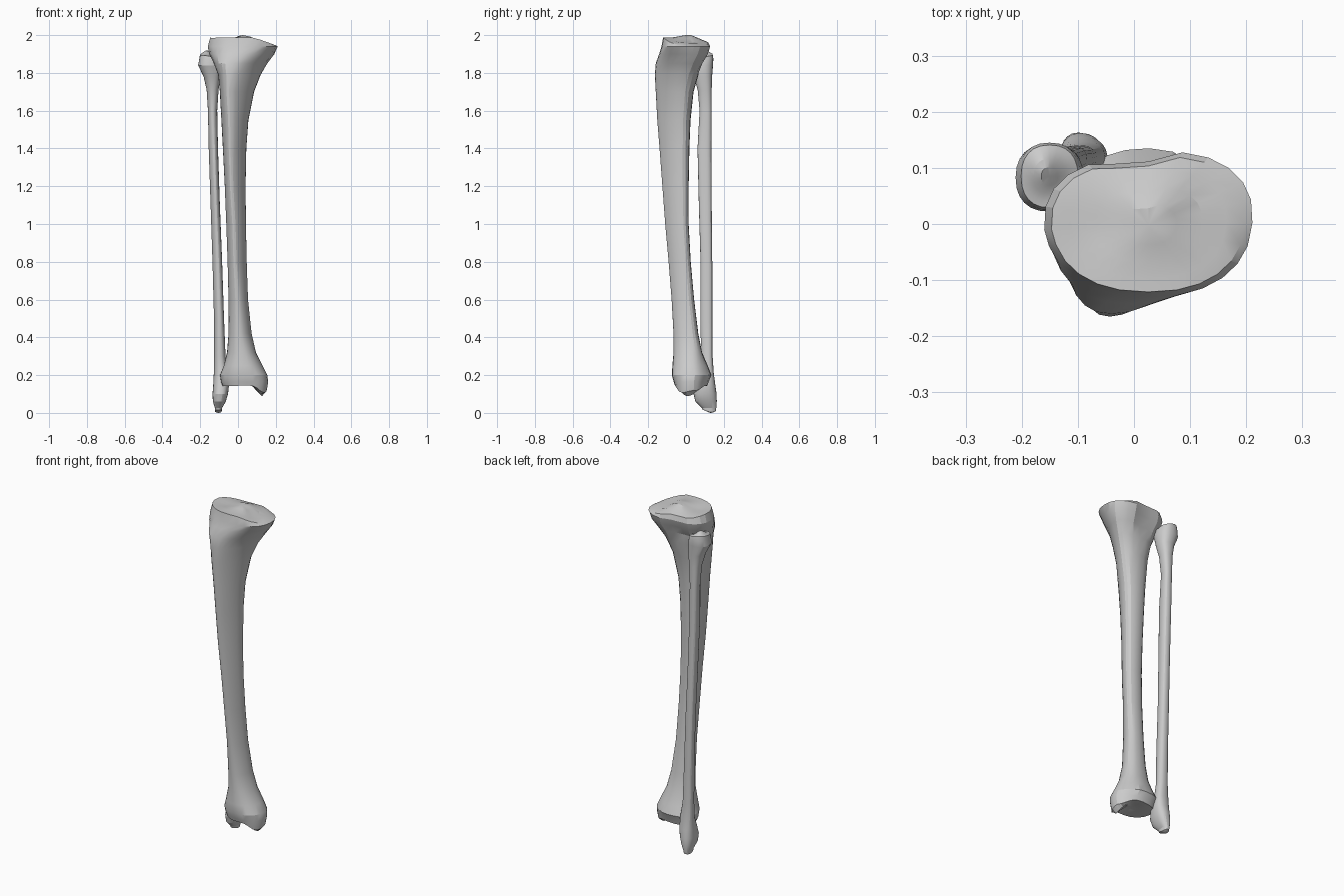
import bpy, bmesh, math

SIDES = 24


def ring(x0, x1, y0, y1, taper, crest):
    """Rounded-triangle outline fitted to a box; crest shifts the front corner in x."""
    pts = []
    for i in range(SIDES):
        a = 2 * math.pi * i / SIDES
        c, s = math.cos(a), math.sin(a)
        u = math.copysign(abs(c) ** 0.86, c)
        v = math.copysign(abs(s) ** 0.86, s)
        f = (1 - v) / 2
        pts.append((u * (1 - taper * f) + crest * f * f, v))
    us, vs = [p[0] for p in pts], [p[1] for p in pts]
    fit = lambda t, lo, hi, a, b: a + (t - lo) / (hi - lo) * (b - a)
    return [(fit(u, min(us), max(us), x0, x1), fit(v, min(vs), max(vs), y0, y1)) for u, v in pts]


def bump(x, y, cx, cy, rx, ry):
    return math.exp(-((x - cx) / rx) ** 2 - ((y - cy) / ry) ** 2)


def bone(name, sections, top, bottom, shape=None):
    """Loft through sections (bottom to top); the ends follow height functions."""
    rings = []
    for z, *box in sections:
        pts = ring(*box)
        if shape:
            pts = [shape(x, y, z) for x, y in pts]
        rings.append([(x, y, z) for x, y in pts])

    def cap(outline, height):
        cx = sum(p[0] for p in outline) / SIDES
        cy = sum(p[1] for p in outline) / SIDES
        out = []
        for k in (0.93, 0.75, 0.52, 0.27):
            flat = [(cx + (x - cx) * k, cy + (y - cy) * k) for x, y, _ in outline]
            out.append([(x, y, height(x, y)) for x, y in flat])
        return out, (cx, cy, height(cx, cy))

    low, low_mid = cap(rings[0], bottom)
    high, high_mid = cap(rings[-1], top)
    rings = low[::-1] + rings + high
    bm = bmesh.new()
    loops = [[bm.verts.new(p) for p in r] for r in rings]
    b, t = bm.verts.new(low_mid), bm.verts.new(high_mid)
    for i in range(SIDES):
        j = (i + 1) % SIDES
        for lo, hi in zip(loops, loops[1:]):
            bm.faces.new((lo[i], lo[j], hi[j], hi[i]))
        bm.faces.new((b, loops[0][j], loops[0][i]))
        bm.faces.new((t, loops[-1][i], loops[-1][j]))
    bmesh.ops.recalc_face_normals(bm, faces=bm.faces)
    mesh = bpy.data.meshes.new(name)
    bm.to_mesh(mesh)
    bm.free()
    obj = bpy.data.objects.new(name, mesh)
    bpy.context.collection.objects.link(obj)
    bpy.context.view_layer.objects.active = obj
    obj.select_set(True)
    bpy.ops.object.shade_smooth_by_angle(angle=math.radians(20))
    obj.select_set(False)


# Shin bone: z, x min, x max, y min, y max, front taper, crest shift
shin = [
    (0.165, -0.090, 0.160, -0.065, 0.120, 0.15, 0.1),
    (0.20, -0.095, 0.155, -0.075, 0.135, 0.15, 0.1),
    (0.25, -0.075, 0.130, -0.072, 0.115, 0.2, 0.0),
    (0.32, -0.058, 0.095, -0.066, 0.085, 0.3, 0.0),
    (0.42, -0.050, 0.072, -0.066, 0.065, 0.4, -0.1),
    (0.60, -0.050, 0.053, -0.076, 0.043, 0.5, -0.1),
    (0.80, -0.055, 0.046, -0.092, 0.025, 0.6, -0.2),
    (1.00, -0.062, 0.042, -0.110, 0.014, 0.6, -0.2),
    (1.20, -0.070, 0.040, -0.125, 0.014, 0.6, -0.3),
    (1.40, -0.080, 0.044, -0.140, 0.018, 0.6, -0.3),
    (1.55, -0.088, 0.055, -0.152, 0.024, 0.6, -0.3),
    (1.70, -0.096, 0.085, -0.160, 0.040, 0.6, -0.4),
    (1.79, -0.105, 0.120, -0.165, 0.066, 0.55, -0.4),
    (1.85, -0.128, 0.155, -0.160, 0.095, 0.45, -0.35),
    (1.90, -0.152, 0.193, -0.142, 0.122, 0.25, -0.15),
    (1.94, -0.160, 0.211, -0.130, 0.134, 0.1, 0.0),
]


def shin_shape(x, y, z):
    if z > 1.8 and y > 0:            # notch between the two rear knee lobes
        y -= 0.025 * bump(x, 0, 0.01, 0, 0.05, 1) + 0.012 * (x < 0)
    if z < 0.28 and y > 0 and x > 0.06:   # inner ankle sits forward
        y *= 1 - 2.6 * (x - 0.06)
    return x, y


def knee_top(x, y):
    slope = 0.045 * max(0, (x - 0.09) / 0.12) + 0.03 * max(0, y / 0.13) ** 2
    spines = 0.016 * bump(x, y, 0.02, 0.01, 0.03, 0.05) + 0.012 * bump(x, y, 0.06, 0.0, 0.02, 0.04)
    dips = 0.02 * bump(x, y, 0.10, 0.01, 0.03, 0.07) + 0.01 * bump(x, y, -0.07, 0.0, 0.05, 0.06)
    return min(2.0, 1.987 - slope + spines - dips)


def ankle_floor(x, y):
    return 0.143 + 0.012 * bump(x, y, 0.05, 0.03, 0.04, 0.07) - 0.055 * bump(x, y, 0.125, 0.01, 0.032, 0.06)


bone("shin_bone", shin, knee_top, ankle_floor, shin_shape)

# Thin outer bone, same columns
outer = [
    (0.025, -0.122, -0.085, 0.085, 0.160, 0.1, 0.0),
    (0.06, -0.133, -0.065, 0.050, 0.163, 0.1, 0.0),
    (0.10, -0.135, -0.053, 0.040, 0.162, 0.1, 0.0),
    (0.15, -0.131, -0.047, 0.052, 0.155, 0.2, 0.0),
    (0.21, -0.128, -0.052, 0.075, 0.147, 0.3, 0.0),
    (0.30, -0.126, -0.066, 0.080, 0.141, 0.3, 0.0),
    (0.50, -0.127, -0.074, 0.076, 0.140, 0.4, 0.1),
    (0.80, -0.135, -0.084, 0.077, 0.139, 0.4, 0.1),
    (1.10, -0.145, -0.096, 0.068, 0.136, 0.4, 0.1),
    (1.40, -0.155, -0.106, 0.061, 0.135, 0.4, 0.1),
    (1.60, -0.159, -0.110, 0.072, 0.136, 0.3, 0.0),
    (1.71, -0.166, -0.103, 0.062, 0.136, 0.2, 0.0),
    (1.78, -0.182, -0.093, 0.042, 0.138, 0.1, 0.0),
    (1.84, -0.211, -0.090, 0.022, 0.143, 0.0, 0.0),
    (1.875, -0.205, -0.096, 0.025, 0.145, 0.0, 0.0),
]
bone("outer_bone", outer,
     lambda x, y: 1.89 + 0.03 * bump(x, y, -0.165, 0.10, 0.03, 0.04) - 0.02 * bump(x, y, -0.10, 0.06, 0.04, 0.04),
     lambda x, y: 0.018 - 0.018 * bump(x, y, -0.103, 0.132, 0.03, 0.03))
